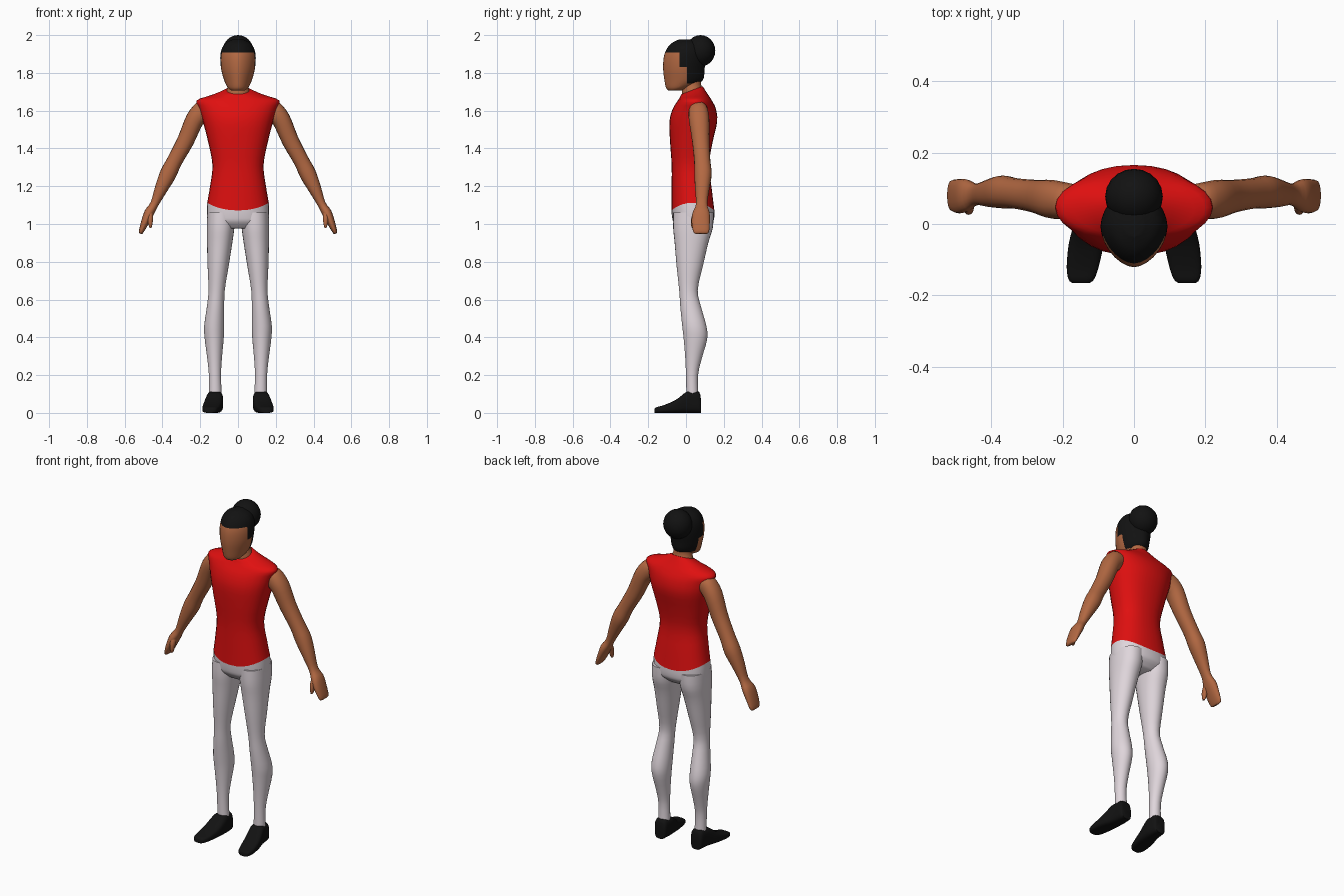
import bpy, bmesh, math
from mathutils import Vector

if "Cube" in bpy.data.objects:
    bpy.data.objects.remove(bpy.data.objects["Cube"])


def material(name, rgb):
    m = bpy.data.materials.new(name)
    m.use_nodes = True
    m.diffuse_color = (*rgb, 1)
    bsdf = m.node_tree.nodes["Principled BSDF"]
    bsdf.inputs["Base Color"].default_value = (*rgb, 1)
    bsdf.inputs["Roughness"].default_value = 0.8
    return m


SKIN = material("brown skin", (0.45, 0.14, 0.055))
RED = material("red cloth", (0.74, 0.005, 0.005))
WHITE = material("pale cloth", (0.74, 0.67, 0.71))
BLACK = material("black", (0.006, 0.006, 0.006))


def finish(name, bm, mats, angle=50):
    bmesh.ops.recalc_face_normals(bm, faces=bm.faces)
    mesh = bpy.data.meshes.new(name)
    bm.to_mesh(mesh)
    bm.free()
    for m in mats:
        mesh.materials.append(m)
    obj = bpy.data.objects.new(name, mesh)
    bpy.context.collection.objects.link(obj)
    bpy.ops.object.select_all(action="DESELECT")
    obj.select_set(True)
    bpy.context.view_layer.objects.active = obj
    bpy.ops.object.shade_smooth_by_angle(angle=math.radians(angle))
    return obj


def superellipse(center, u, v, power=2.0, dip=0.0, tilt=0.0, n=28):
    """Closed ring; dip lowers front and back, tilt raises the back."""
    pts = []
    for i in range(n):
        a = math.tau * i / n
        c, s = math.cos(a), math.sin(a)
        p = Vector(center)
        p += Vector(u) * math.copysign(abs(c) ** (2 / power), c)
        p += Vector(v) * math.copysign(abs(s) ** (2 / power), s)
        p.z += tilt * s - dip * s * s
        pts.append(p)
    return pts


def level(z, hx, y0, y1, x=0.0, **shape):
    """Horizontal ring spanning y0 to y1 with half width hx."""
    return superellipse((x, (y0 + y1) / 2, z), (hx, 0, 0), (0, (y1 - y0) / 2, 0), **shape)


def catmull(a, b, c, d, t):
    return 0.5 * (2 * b + (c - a) * t + (2 * a - 5 * b + 4 * c - d) * t * t
                  + (3 * b - a - 3 * c + d) * t ** 3)


def loft(rings, steps=3):
    """Skin through the rings, with eased in-between rings and closed ends."""
    last = len(rings) - 1
    path = []
    for i in range(last):
        four = [rings[max(0, min(last, i + k))] for k in (-1, 0, 1, 2)]
        for s in range(steps):
            path.append([catmull(*p, s / steps) for p in zip(*four)])
    path.append(rings[-1])
    bm = bmesh.new()
    loops = [[bm.verts.new(p) for p in ring] for ring in path]
    n = len(loops[0])
    for lo, hi in zip(loops, loops[1:]):
        for i in range(n):
            j = (i + 1) % n
            bm.faces.new((lo[i], lo[j], hi[j], hi[i]))
    bm.faces.new(loops[0])
    bm.faces.new(loops[-1])
    return bm


def pair(name, rings, mat, **kw):
    """Left part and its mirror image on the right."""
    for side, sign in (("left", 1), ("right", -1)):
        bm = loft(rings, **kw)
        for v in bm.verts:
            v.co.x *= sign
        finish(f"{side}_{name}", bm, [mat])


# Sleeveless shirt, from hem to collar
shirt = [
    level(1.112, 0.163, -0.077, 0.150, power=2.3, dip=0.04),
    level(1.20, 0.148, -0.076, 0.137, power=2.3, dip=0.02),
    level(1.31, 0.135, -0.076, 0.122, power=2.3),
    level(1.43, 0.157, -0.084, 0.140, power=2.3),
    level(1.54, 0.185, -0.088, 0.165, power=2.2),
    level(1.61, 0.206, -0.070, 0.158, power=2.1),
    level(1.655, 0.218, -0.042, 0.136, power=2.1),
    level(1.682, 0.140, -0.032, 0.112, tilt=0.01),
    level(1.708, 0.066, -0.026, 0.088, tilt=0.022),
]
finish("shirt", loft(shirt), [RED])

# Trouser seat and legs
seat = [
    level(1.112, 0.163, -0.077, 0.150, power=2.3, dip=0.04),
    level(1.06, 0.165, -0.074, 0.150, power=2.3, dip=0.02),
    level(1.01, 0.160, -0.066, 0.142, power=2.3),
    level(0.975, 0.125, -0.035, 0.105),
]
finish("trouser_seat", loft(seat), [WHITE])

leg = [
    level(1.06, 0.076, -0.068, 0.146, x=0.087, power=2.2),
    level(0.98, 0.073, -0.068, 0.142, x=0.092, power=2.2),
    level(0.90, 0.067, -0.060, 0.118, x=0.097, power=2.1),
    level(0.78, 0.056, -0.050, 0.090, x=0.105),
    level(0.65, 0.043, -0.036, 0.062, x=0.113),
    level(0.56, 0.046, -0.030, 0.080, x=0.119),
    level(0.46, 0.053, -0.020, 0.108, x=0.126),
    level(0.39, 0.050, -0.012, 0.112, x=0.126),
    level(0.29, 0.039, -0.004, 0.084, x=0.124),
    level(0.20, 0.032, 0.000, 0.064, x=0.122),
    level(0.09, 0.034, 0.002, 0.066, x=0.120),
]
pair("trouser_leg", leg, WHITE)


# Shoes: upright slices from heel to toe, flat at the ground
def slice_y(y, x, hx, height):
    return superellipse((x, y, height / 2), (hx, 0, 0), (0, 0, height / 2), power=3.4)


shoe = [
    slice_y(0.080, 0.120, 0.028, 0.060),
    slice_y(0.070, 0.120, 0.037, 0.110),
    slice_y(0.030, 0.121, 0.042, 0.113),
    slice_y(0.000, 0.124, 0.045, 0.110),
    slice_y(-0.055, 0.134, 0.049, 0.068),
    slice_y(-0.120, 0.144, 0.045, 0.040),
    slice_y(-0.155, 0.148, 0.036, 0.031),
    slice_y(-0.166, 0.149, 0.024, 0.022),
]
pair("shoe", shoe, BLACK)


# Arms: slices square to the limb
def limb(x, y, z, wide, deep, lean=29):
    a = math.radians(lean)
    u = Vector((math.cos(a), 0, math.sin(a))) * wide
    return superellipse((x, y, z), u, (0, deep, 0), power=2.2, n=20)


arm = [
    limb(0.165, 0.066, 1.605, 0.045, 0.045, 70),
    limb(0.198, 0.066, 1.588, 0.058, 0.052, 68),
    limb(0.233, 0.070, 1.545, 0.050, 0.054, 40),
    limb(0.278, 0.078, 1.440, 0.045, 0.046),
    limb(0.335, 0.086, 1.335, 0.041, 0.043),
    limb(0.370, 0.090, 1.265, 0.044, 0.046),
    limb(0.408, 0.086, 1.185, 0.034, 0.038),
    limb(0.443, 0.083, 1.105, 0.022, 0.030),
    limb(0.470, 0.080, 1.060, 0.026, 0.045),
    limb(0.492, 0.078, 1.010, 0.021, 0.048, 22),
    limb(0.512, 0.080, 0.960, 0.013, 0.042, 15),
    limb(0.515, 0.080, 0.948, 0.006, 0.030, 15),
]
pair("arm", arm, SKIN)

thumb = [
    limb(0.462, 0.065, 1.075, 0.014, 0.018),
    limb(0.464, 0.047, 1.035, 0.015, 0.018, 10),
    limb(0.464, 0.040, 1.000, 0.011, 0.014, 0),
    limb(0.463, 0.038, 0.980, 0.005, 0.007, 0),
]
pair("thumb", thumb, SKIN)

# Neck
neck = [
    level(1.64, 0.070, -0.025, 0.090),
    level(1.70, 0.062, -0.022, 0.086, tilt=0.015),
    level(1.74, 0.050, -0.018, 0.080),
    level(1.80, 0.050, -0.018, 0.080),
]
finish("neck", loft(neck), [SKIN])

# Head, with the hairline cut into the surface
head = loft([
    level(1.708, 0.036, -0.094, -0.022, power=1.9),
    level(1.722, 0.054, -0.106, 0.025, power=1.8),
    level(1.760, 0.073, -0.114, 0.088, power=1.8),
    level(1.820, 0.089, -0.121, 0.098, power=1.75),
    level(1.880, 0.094, -0.118, 0.104, power=1.75),
    level(1.925, 0.087, -0.103, 0.100, power=1.75),
    level(1.958, 0.065, -0.075, 0.080, power=1.8),
    level(1.978, 0.026, -0.035, 0.035, power=1.9),
], steps=4)
NAPE, TEMPLE, BROW = 1.745, 1.83, 1.907
EAR_Y, TEMPLE_Y = 0.005, -0.035
cuts = [((0, 0, z), (0, 0, 1)) for z in (NAPE, TEMPLE, BROW)]
cuts += [((0, y, 0), (0, 1, 0)) for y in (EAR_Y, TEMPLE_Y)]
for point, normal in cuts:
    bmesh.ops.bisect_plane(head, geom=head.verts[:] + head.edges[:] + head.faces[:],
                           plane_co=point, plane_no=normal)
for f in head.faces:
    c = f.calc_center_median()
    hair = (c.z > BROW or (c.z > TEMPLE and c.y > TEMPLE_Y)
            or (c.z > NAPE and c.y > EAR_Y))
    f.material_index = int(hair)
finish("head", head, [SKIN, BLACK])

# Hair bun
bun = bmesh.new()
bmesh.ops.create_uvsphere(bun, u_segments=20, v_segments=12, radius=1)
for v in bun.verts:
    v.co = (v.co.x * 0.081, 0.077 + v.co.y * 0.078, 1.917 + v.co.z * 0.083)
finish("hair_bun", bun, [BLACK])
